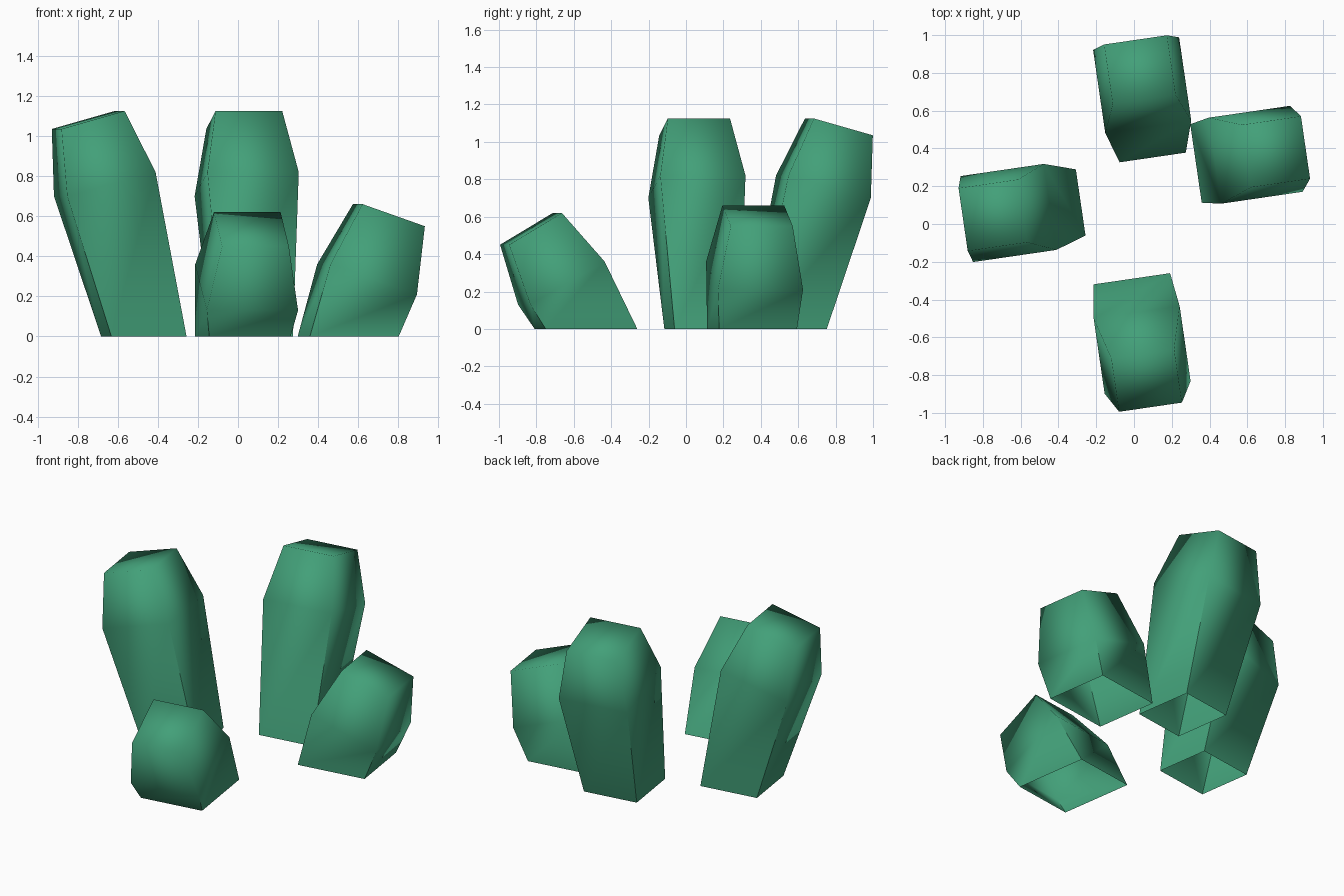
import bpy, bmesh, math
from mathutils import Matrix, Vector

if "Cube" in bpy.data.objects:
    bpy.data.objects.remove(bpy.data.objects["Cube"])

# one flat green for all crystals
green = bpy.data.materials.new("crystal green")
green.diffuse_color = (0.055, 0.35, 0.19, 1)
green.use_nodes = True
green.node_tree.nodes["Principled BSDF"].inputs["Base Color"].default_value = green.diffuse_color

# rings from ground to tip: inner reach, inner z, outer reach, outer z, half width
TALL = [(.263, 0, .642, 0, .177), (.427, .82, .872, .70, .23), (.574, 1.125, .892, 1.035, .168)]
MEDIUM = [(.371, 0, .819, 0, .21), (.472, .36, .908, .21, .23), (.643, .66, .957, .55, .167)]
SHORT = [(.285, 0, .780, 0, .205), (.465, .36, .866, .13, .23), (.687, .62, .972, .45, .168)]


def crystal(name, rings, angle, origin):
    bm = bmesh.new()
    loops = []
    for r0, z0, r1, z1, w in rings:
        loops.append([bm.verts.new(p) for p in
                      ((r0, -w, z0), (r1, -w, z1), (r1, w, z1), (r0, w, z0))])
    # side walls, with an open base
    for low, high in zip(loops, loops[1:]):
        for i in range(4):
            j = (i + 1) % 4
            bm.faces.new((low[i], low[j], high[j], high[i]))
    # slanted tip
    bm.faces.new(loops[-1])
    for f in bm.faces:
        f.smooth = True
    # crisp long corners below the shoulder, soft tip
    for a, b in zip(loops[0], loops[1]):
        bm.edges.get((a, b)).smooth = False
    bm.transform(Matrix.Translation(Vector((*origin, 0)))
                 @ Matrix.Rotation(math.radians(angle), 4, 'Z'))
    mesh = bpy.data.meshes.new(name)
    bm.to_mesh(mesh)
    bm.free()
    mesh.materials.append(green)
    bpy.context.collection.objects.link(bpy.data.objects.new(name, mesh))


# four crystals leaning outward around the centre
TWIST = 8.3
crystal("left_crystal", TALL, 180 + TWIST, (-.022, .152))
crystal("back_crystal", TALL, 90 + TWIST, (.137, .092))
crystal("right_crystal", MEDIUM, TWIST, (-.039, .267))
crystal("front_crystal", SHORT, TWIST - 90, (-.053, -.008))
